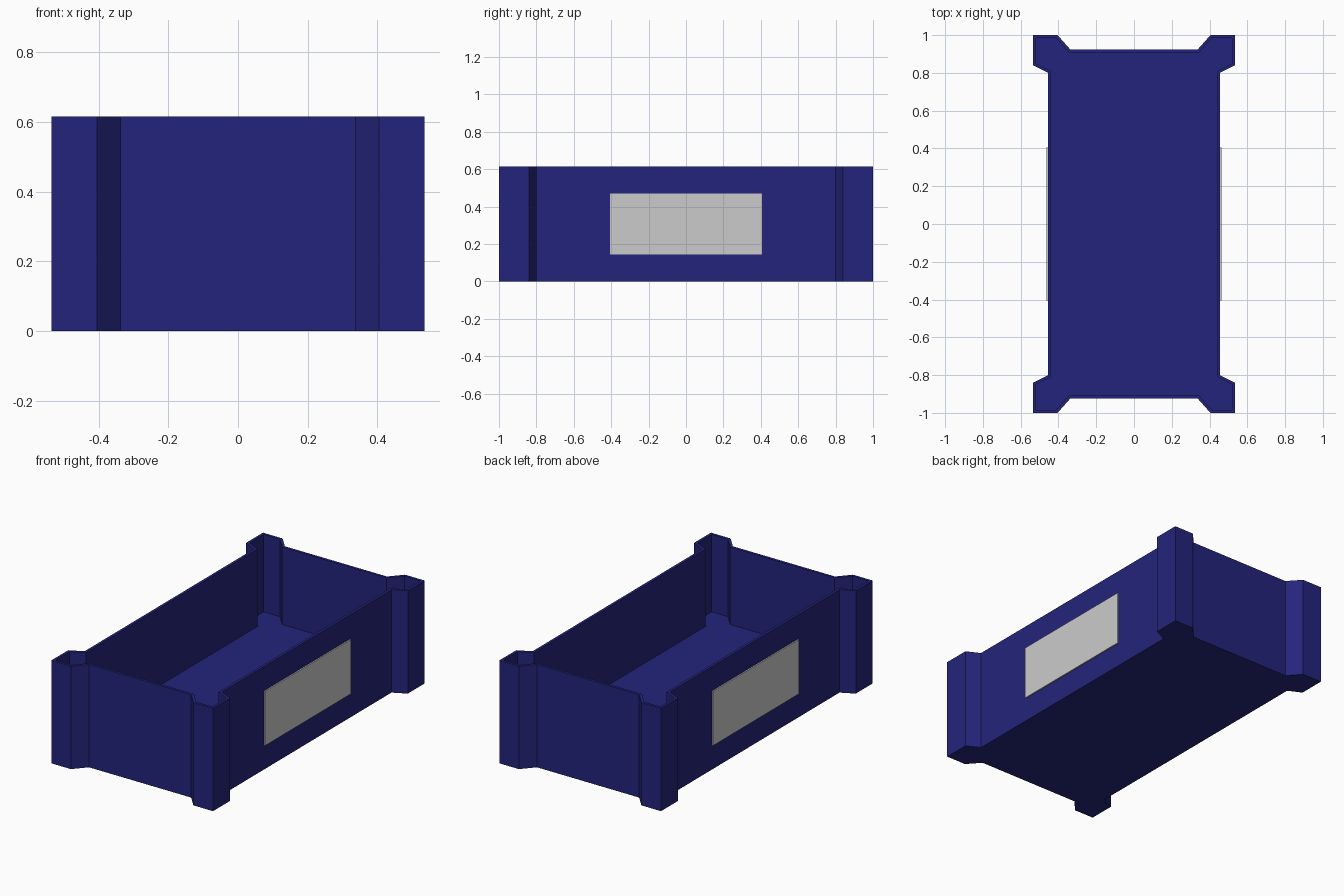
import bpy, bmesh

if "Cube" in bpy.data.objects:
    bpy.data.objects.remove(bpy.data.objects["Cube"])

HEIGHT, WALL, FLOOR_Z = 0.615, 0.016, 0.152


def material(name, rgb):
    m = bpy.data.materials.new(name)
    m.diffuse_color = (*rgb, 1)
    m.use_nodes = True
    m.node_tree.nodes["Principled BSDF"].inputs["Base Color"].default_value = m.diffuse_color
    return m


def add_object(name, bm, mat):
    bmesh.ops.recalc_face_normals(bm, faces=bm.faces[:])
    me = bpy.data.meshes.new(name)
    bm.to_mesh(me)
    bm.free()
    me.materials.append(mat)
    ob = bpy.data.objects.new(name, me)
    bpy.context.collection.objects.link(ob)
    return ob


navy = material("navy blue", (0.0176, 0.0176, 0.2))
grey = material("light grey", (0.6, 0.6, 0.6))

# Crate outline: one flared corner mirrored into all four quadrants
corner = [(0.455, 0.80), (0.535, 0.84), (0.535, 1.0), (0.405, 1.0), (0.338, 0.925)]
outline = []
for sx, sy in ((1, 1), (-1, 1), (-1, -1), (1, -1)):
    pts = corner if sx * sy > 0 else corner[::-1]
    outline += [(sx * x, sy * y) for x, y in pts]

# Crate body: extrude the outline, inset the rim, sink the floor
bm = bmesh.new()
bottom = [bm.verts.new((x, y, 0)) for x, y in outline]
top = [bm.verts.new((x, y, HEIGHT)) for x, y in outline]
bm.faces.new(bottom[::-1])
lid = bm.faces.new(top)
n = len(outline)
for i in range(n):
    j = (i + 1) % n
    bm.faces.new((bottom[i], bottom[j], top[j], top[i]))
bm.normal_update()
bmesh.ops.inset_region(bm, faces=[lid], thickness=WALL, use_even_offset=True)
floor = bmesh.ops.extrude_discrete_faces(bm, faces=[lid])["faces"][0]
for v in floor.verts:
    v.co.z = FLOOR_Z
add_object("crate_body", bm, navy)

# Label plates on both long sides
for side, sx in (("right", 1), ("left", -1)):
    bm = bmesh.new()
    bmesh.ops.create_cube(bm, size=1)
    bmesh.ops.scale(bm, vec=(0.009, 0.81, 0.325), verts=bm.verts)
    bmesh.ops.translate(bm, vec=(sx * 0.4585, 0, 0.3075), verts=bm.verts)
    add_object(side + "_label_plate", bm, grey)
